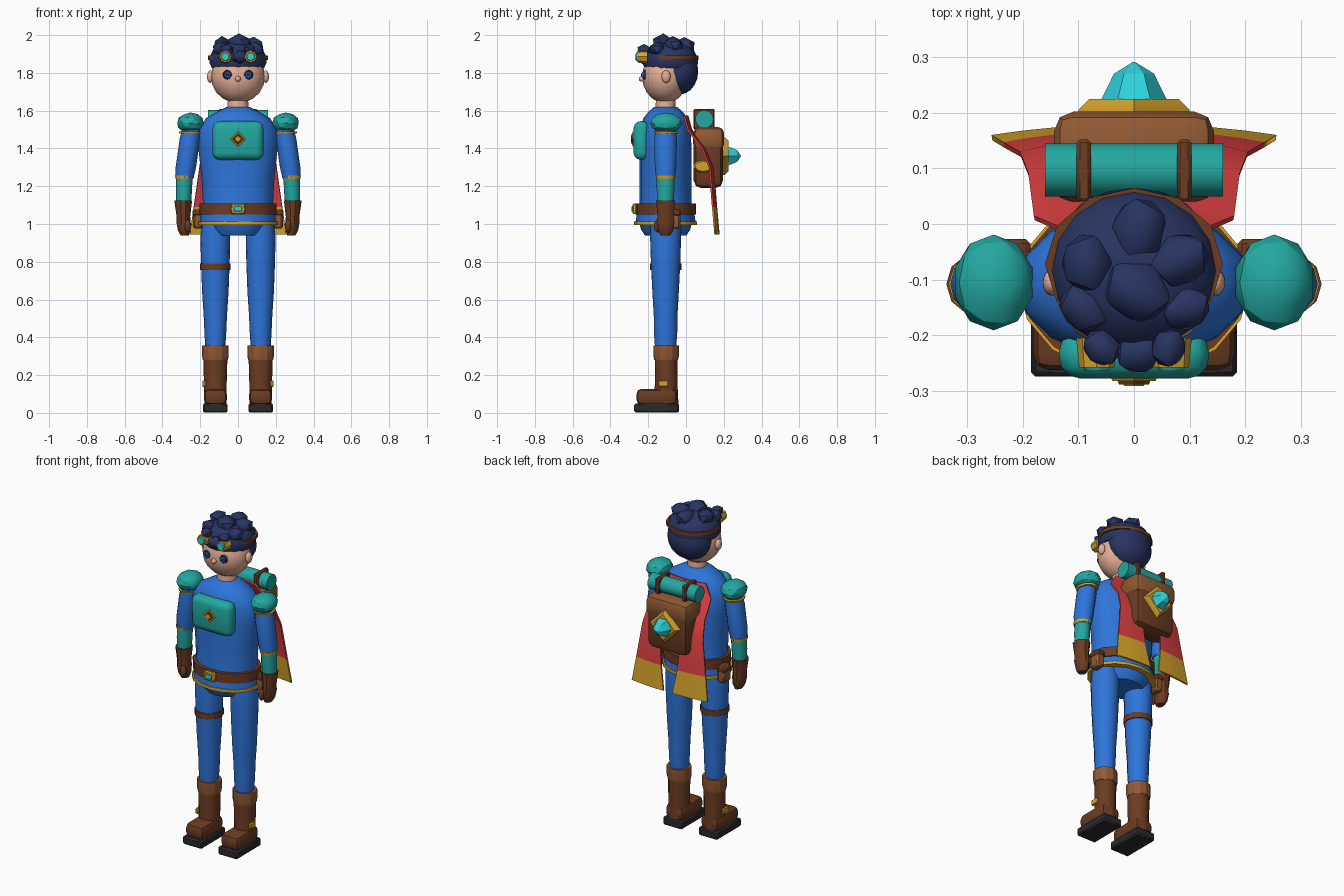
import bpy, bmesh, math
from mathutils import Matrix, Vector

default_cube = bpy.data.objects.get("Cube")
if default_cube:
    bpy.data.objects.remove(default_cube, do_unlink=True)


def material(name, red, green, blue):
    linear = [(c / 255 / 1.055 + 0.052) ** 2.4 for c in (red, green, blue)] + [1]
    mat = bpy.data.materials.new(name)
    mat.use_nodes = True
    mat.diffuse_color = linear
    mat.node_tree.nodes["Principled BSDF"].inputs["Base Color"].default_value = linear
    return mat


BLUE = material("suit blue", 46, 117, 218)
TEAL = material("armour teal", 34, 168, 160)
BROWN = material("dark leather", 108, 60, 34)
TAN = material("light leather", 146, 90, 52)
GOLD = material("gold", 214, 164, 42)
NAVY = material("hair navy", 40, 52, 98)
SKIN = material("skin", 230, 176, 150)
RED = material("cape red", 216, 62, 64)
BLACK = material("sole black", 42, 42, 45)
CYAN = material("gem cyan", 46, 210, 220)

BODY_Y = -0.108
FRONT = Matrix.Rotation(math.pi / 2, 4, "X")    # turns +z to the front
BACK = Matrix.Rotation(-math.pi / 2, 4, "X")    # turns +z to the back
SIDE = Matrix.Rotation(math.pi / 2, 4, "Y")     # turns +z to +x


def finish(name, bm, mats, angle=40):
    """Make an object, smoothing every edge flatter than the angle."""
    bmesh.ops.recalc_face_normals(bm, faces=bm.faces)
    for face in bm.faces:
        face.smooth = True
    for edge in bm.edges:
        edge.smooth = edge.calc_face_angle(math.pi) < math.radians(angle)
    mesh = bpy.data.meshes.new(name)
    bm.to_mesh(mesh)
    bm.free()
    for mat in mats:
        mesh.materials.append(mat)
    obj = bpy.data.objects.new(name, mesh)
    bpy.context.scene.collection.objects.link(obj)
    return obj


def loft(name, mat, sections, at=(0, BODY_Y, 0), sides=16, turn=None, angle=40, phase=0):
    """Skin elliptical sections (z, rx, ry, x offset, y offset)."""
    bm = bmesh.new()
    rings = []
    for section in sections:
        z, rx, ry, dx, dy = (*section, 0, 0)[:5]
        angles = [math.tau * (i + phase) / sides for i in range(sides)]
        rings.append([bm.verts.new((dx + rx * math.cos(a), dy + ry * math.sin(a), z)) for a in angles])
    for low, high in zip(rings, rings[1:]):
        for i in range(sides):
            j = (i + 1) % sides
            bm.faces.new((low[i], low[j], high[j], high[i]))
    bm.faces.new(rings[0][::-1])
    bm.faces.new(rings[-1])
    bm.transform(Matrix.Translation(at) @ (turn or Matrix()))
    return finish(name, bm, [mat], angle)


def ball(name, mat, at, radii, facets=None, turn=None, angle=40):
    """Ellipsoid, smooth by default or a faceted icosphere."""
    bm = bmesh.new()
    if facets:
        bmesh.ops.create_icosphere(bm, subdivisions=facets, radius=1)
    else:
        bmesh.ops.create_uvsphere(bm, u_segments=16, v_segments=10, radius=1)
    bm.transform(Matrix.Translation(at) @ (turn or Matrix()) @ Matrix.Diagonal((*radii, 1)))
    return finish(name, bm, [mat], angle)


def box(name, mat, at, size, bevel=0.01, segments=1):
    bm = bmesh.new()
    bmesh.ops.create_cube(bm, size=1)
    bm.transform(Matrix.Translation(at) @ Matrix.Diagonal((*size, 1)))
    bmesh.ops.bevel(bm, geom=bm.edges[:], offset=bevel, segments=segments, profile=0.5, affect="EDGES")
    return finish(name, bm, [mat])


def disc(name, mat, at, radius, depth, turn, sides=8, taper=0.85, stretch=1):
    return loft(name, mat, [(0, radius, radius * stretch), (depth, radius * taper, radius * stretch * taper)],
                at, sides, turn)


def band(name, mat, z, height, rx, ry, x=0, y=BODY_Y, sides=16):
    return loft(name, mat, [(z - height / 2, rx, ry), (z + height / 2, rx, ry)], (x, y, 0), sides)


# Torso, pelvis and tunic
loft("torso", BLUE, [(1.02, .195, .15), (1.1, .185, .137), (1.25, .193, .137), (1.4, .21, .137),
                     (1.5, .208, .133), (1.56, .17, .118), (1.595, .11, .09), (1.62, .06, .06)])
loft("pelvis", BLUE, [(.94, .12, .11), (.97, .15, .13), (1.03, .18, .145)])
loft("tunic_skirt", BLUE, [(1, .2, .16), (1.06, .195, .152)])
band("tunic_hem", GOLD, 1.005, .018, .208, .166)
band("belt", BROWN, 1.08, .058, .203, .16)
box("belt_buckle", GOLD, (0, -.272, 1.08), (.075, .02, .055), .005)
box("buckle_gem", CYAN, (0, -.284, 1.08), (.04, .009, .028), .002)

# Chest plate with diamond emblem
box("chest_plate", TEAL, (0, -.235, 1.442), (.27, .085, .205), .038, 3)
for label, mat, radius, y in (("rim", GOLD, .043, -.274), ("inset", BROWN, .03, -.28), ("core", GOLD, .02, -.283)):
    disc("emblem_" + label, mat, (0, y, 1.45), radius, .008, FRONT, 4, .9)

# Head and face
loft("neck", SKIN, [(1.59, .058, .055), (1.68, .052, .05)])
ball("head", SKIN, (0, -.11, 1.78), (.143, .122, .14))
ball("nose", SKIN, (0, -.233, 1.768), (.015, .017, .015))

# Hair: cap, nape and tufts
loft("hair_cap", NAVY, [(1.825, .138, .136), (1.85, .15, .147), (1.885, .15, .143),
                        (1.925, .13, .122), (1.955, .085, .08), (1.965, .03, .03)], (0, -.083, 0))
ball("hair_nape", NAVY, (0, -.035, 1.81), (.135, .1, .125))
tufts = [(-.085, -.07, 1.95, .05), (.005, -.12, 1.955, .06), (.082, -.065, 1.945, .052), (.01, -.01, 1.94, .055),
         (-.058, -.222, 1.922, .034), (.01, -.23, 1.885, .042), (.062, -.222, 1.922, .034),
         (-.09, -.15, 1.925, .045), (.09, -.15, 1.925, .045)]
for i, (x, y, z, r) in enumerate(tufts):
    ball(f"hair_tuft_{i}", NAVY, (x, y, z), (r, r * 1.15, r * .9), 1, Matrix.Rotation(i, 4, "Z"), 45)

# Headband and goggles
band("headband", BROWN, 1.88, .022, .16, .137, y=-.072, sides=12)
box("goggle_bridge", GOLD, (0, -.225, 1.888), (.07, .02, .014), .003)

# Paired parts
for s, label in ((1, "left"), (-1, "right")):
    def near(x, y, z):
        return (s * x, y, z)

    out = Matrix.Rotation(s * math.pi / 2, 4, "Y")

    # Face and goggles
    ball(label + "_ear", SKIN, near(.147, -.105, 1.78), (.017, .024, .033))
    disc(label + "_eye", NAVY, near(.055, -.214, 1.79), .026, .014, FRONT, 12)
    disc(label + "_iris", BLUE, near(.055, -.228, 1.79), .017, .006, FRONT, 12)
    disc(label + "_pupil", BLACK, near(.055, -.234, 1.79), .008, .003, FRONT, 8)
    disc(label + "_goggle_rim", GOLD, near(.067, -.205, 1.886), .037, .053, FRONT, 8)
    disc(label + "_goggle_lens", CYAN, near(.067, -.258, 1.886), .024, .006, FRONT, 8)

    # Arm and shoulder armour
    loft(label + "_upper_arm", BLUE, [(1.24, .047, .05, s * .283), (1.3, .054, .057, s * .276),
                                     (1.45, .054, .06, s * .255), (1.54, .045, .05, s * .242)], sides=12)
    ball(label + "_shoulder_pad", TEAL, near(.252, -.105, 1.535), (.073, .086, .055), 2, angle=25)
    loft(label + "_pad_trim", GOLD, [(1.478, .057, .066), (1.49, .06, .07)], near(.253, -.105, 0), 10)
    loft(label + "_elbow_band", GOLD, [(1.238, .046, .051), (1.258, .049, .054)], near(.284, BODY_Y, 0), 10)
    loft(label + "_forearm", TEAL, [(1.11, .04, .042, s * .289), (1.18, .043, .047, s * .286),
                                    (1.245, .043, .048, s * .284)], sides=12)
    loft(label + "_glove", BROWN, [(.94, .022, .028, s * .282), (.965, .033, .042, s * .285),
                                   (1.01, .038, .05, s * .288), (1.04, .036, .045, s * .289),
                                   (1.125, .047, .053, s * .29)], sides=10)
    ball(label + "_thumb", BROWN, near(.265, -.15, .99), (.017, .02, .035))

    # Leg
    loft(label + "_leg", BLUE, [(.33, .052, .055), (.43, .058, .062), (.5, .061, .062), (.52, .062, .063),
                                (.64, .07, .07), (.8, .076, .078), (.93, .079, .082), (1, .07, .08)],
         near(.12, BODY_Y, 0))

    # Boot
    loft(label + "_boot_shaft", BROWN, [(.05, .058, .065), (.15, .06, .06), (.29, .064, .06)],
         near(.12, -.105, 0), 12)
    loft(label + "_boot_cuff", TAN, [(.28, .066, .063), (.3, .07, .067), (.358, .07, .067)],
         near(.12, -.105, 0), 12, angle=25)
    box(label + "_boot_toe", BROWN, near(.12, -.155, .085), (.122, .215, .085), .028, 2)
    box(label + "_boot_sole", BLACK, near(.12, -.156, .026), (.13, .236, .05), .008)
    box(label + "_boot_buckle", GOLD, near(.179, -.12, .155), (.018, .052, .034), .004)

    # Hip pouch
    box(label + "_pouch", TAN, near(.212, -.065, 1.025), (.05, .07, .1), .01)
    box(label + "_pouch_flap", BROWN, near(.214, -.065, 1.06), (.056, .076, .035), .008)

    # Backpack fittings
    disc(label + "_pack_medallion", GOLD, near(.138, .09, 1.305), .033, .014, out, 10, .8, 1.6)
    box(label + "_bedroll_strap", BROWN, near(.09, .096, 1.555), (.026, .112, .108), .006)

    # Cape half with gold hem
    bm = bmesh.new()
    rows = []
    for z, inner, outer, y in ((1.575, 0, .13, .012), (1.5, .02, .18, .033), (1.4, .06, .19, .11),
                               (1.3, .07, .205, .148), (1.09, .055, .235, .165), (.945, .03, .256, .178)):
        rows.append([bm.verts.new(near(inner + (outer - inner) * u, y - .018 * u * u, z))
                     for u in (0, .25, .5, .75, 1)])
    for high, low in zip(rows, rows[1:]):
        for i in range(len(high) - 1):
            face = bm.faces.new((high[i], high[i + 1], low[i + 1], low[i]))
            face.material_index = int(high[i].co.z < 1.1)
    cape = finish(label + "_cape", bm, [RED, GOLD], 50)
    cape.modifiers.new("thickness", "SOLIDIFY").thickness = .01

# Strap on one thigh
band("thigh_strap", BROWN, .773, .035, .081, .083, x=-.12, sides=12)

# Backpack, bedroll and gem
box("backpack", BROWN, (0, .118, 1.34), (.275, .155, .3), .04, 2)
box("backpack_flap", TAN, (0, .12, 1.452), (.287, .164, .125), .035, 2)
loft("bedroll", TEAL, [(-.16, .048, .048), (.16, .048, .048)], (0, .097, 1.555), 16, SIDE)
loft("gem_frame", GOLD, [(-.01, .1, .1), (.008, .1, .1), (.028, .08, .08)], (0, .197, 1.36), 4, BACK)
loft("back_gem", CYAN, [(0, .058, .058), (.045, .036, .036), (.066, .002, .002)],
     (0, .225, 1.36), 6, BACK, angle=5)
